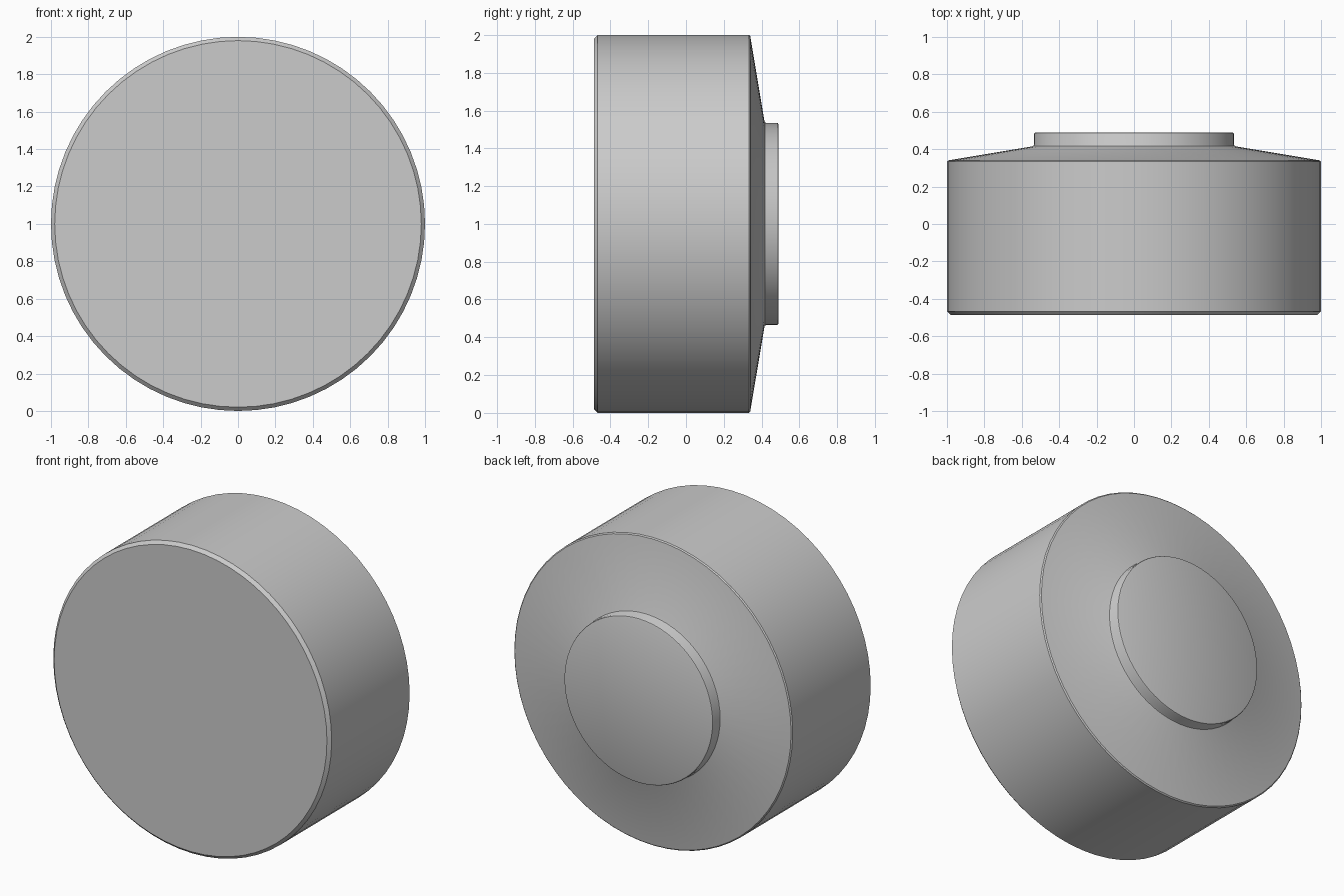
import bpy, bmesh
from math import pi, radians
from mathutils import Matrix, Vector

cube = bpy.data.objects.get("Cube")
if cube:
    bpy.data.objects.remove(cube, do_unlink=True)

# Plain grey material
grey = bpy.data.materials.new("light_grey")
grey.use_nodes = True
colour = (0.6, 0.6, 0.6, 1)
grey.diffuse_color = colour
grey.node_tree.nodes["Principled BSDF"].inputs["Base Color"].default_value = colour


def turned_part(name, profile, sides=64):
    """Turn a (radius, y) profile around the y axis at height 1."""
    bm = bmesh.new()
    verts = [bm.verts.new((r, y, 0)) for r, y in profile]
    edges = [bm.edges.new(pair) for pair in zip(verts, verts[1:])]
    bmesh.ops.spin(bm, geom=verts + edges, cent=(0, 0, 0), axis=(0, 1, 0),
                   angle=2 * pi, steps=sides, use_merge=True)
    bmesh.ops.remove_doubles(bm, verts=bm.verts, dist=1e-5)
    # Flat caps at both ends
    bmesh.ops.holes_fill(bm, edges=[e for e in bm.edges if e.is_boundary], sides=0)
    bmesh.ops.recalc_face_normals(bm, faces=bm.faces)
    bmesh.ops.transform(bm, matrix=Matrix.Translation(Vector((0, 0, 1))), verts=bm.verts)
    mesh = bpy.data.meshes.new(name)
    bm.to_mesh(mesh)
    bm.free()
    mesh.materials.append(grey)
    obj = bpy.data.objects.new(name, mesh)
    bpy.context.collection.objects.link(obj)
    bpy.ops.object.select_all(action="DESELECT")
    obj.select_set(True)
    bpy.context.view_layer.objects.active = obj
    bpy.ops.object.shade_smooth_by_angle(angle=radians(30))
    return obj


# Drum with chamfered front, conical back, small fillet and raised back disc
turned_part("drum_body", [
    (0.98, -0.487), (1.0, -0.467), (1.0, 0.333), (0.993, 0.34),
    (0.545, 0.415), (0.538, 0.418), (0.535, 0.425),
    (0.535, 0.48), (0.532, 0.487), (0.525, 0.49),
])
